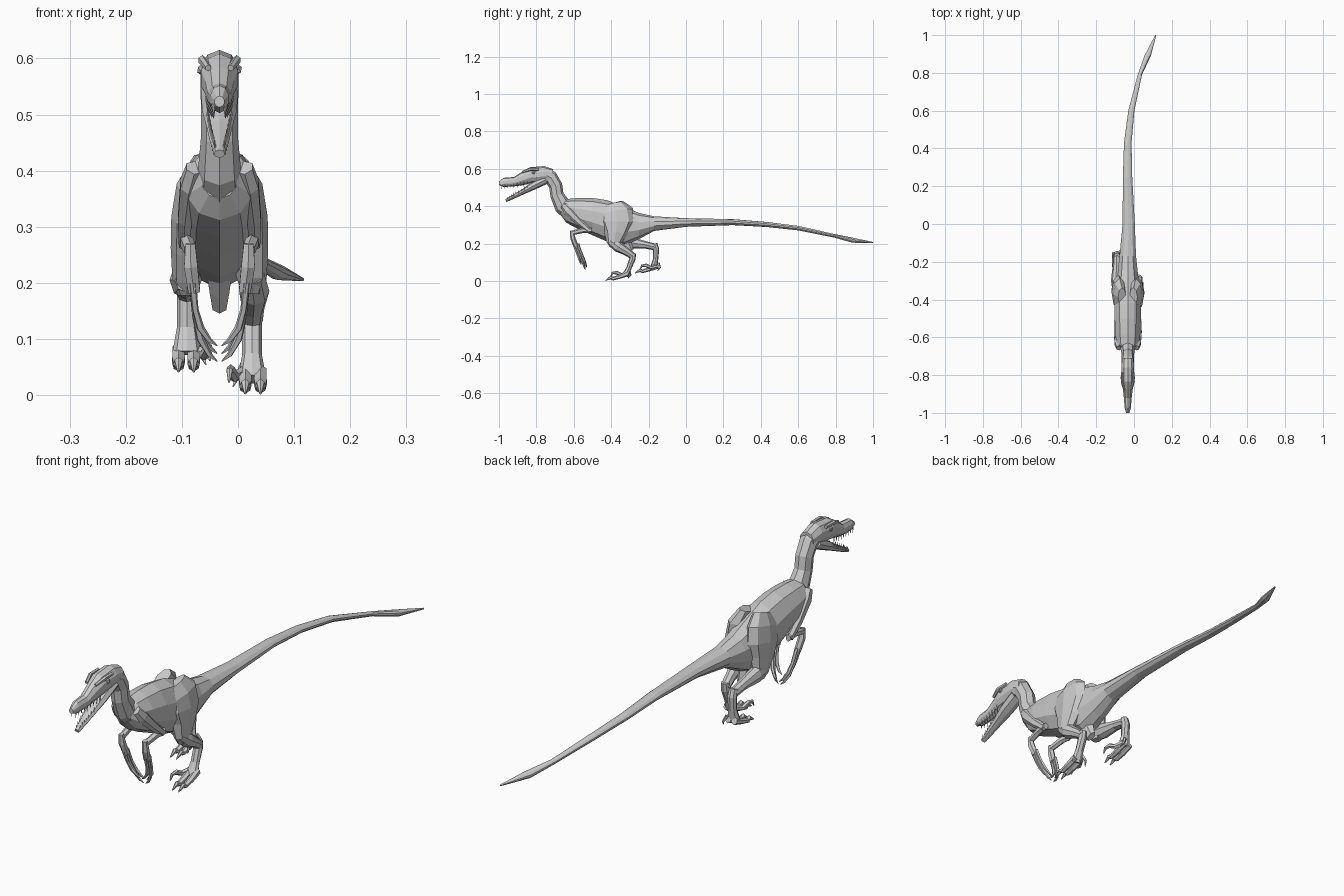
import bpy, bmesh, math
from mathutils import Vector, Matrix

CX = -0.033  # mid-line of the body


def tube(name, pts, n=8, upright=False, phase=math.pi / 2):
    """Flat-shaded loft through rings (x, y, z, half_width, half_depth)."""
    bm = bmesh.new()
    P = [Vector(p[:3]) for p in pts]
    rings = []
    for i, p in enumerate(pts):
        a, b = P[max(i - 1, 0)], P[min(i + 1, len(P) - 1)]
        d1 = (P[i] - a).normalized() if i else Vector()
        d2 = (b - P[i]).normalized() if i < len(P) - 1 else Vector()
        t = Vector((0, 1, 0)) if upright else (d1 + d2).normalized()
        side = Vector((1, 0, 0))
        side = (side - t * t.dot(side)).normalized()
        up = side.cross(t)
        rings.append([bm.verts.new(P[i] + side * p[3] * math.cos(phase + k * math.tau / n)
                                   + up * p[4] * math.sin(phase + k * math.tau / n))
                      for k in range(n)])
    for r, q in zip(rings, rings[1:]):
        for k in range(n):
            j = (k + 1) % n
            bm.faces.new((r[k], r[j], q[j], q[k]))
    bm.faces.new(rings[0])
    bm.faces.new(rings[-1])
    return finish(name, bm)


def finish(name, bm):
    bmesh.ops.recalc_face_normals(bm, faces=bm.faces)
    me = bpy.data.meshes.new(name)
    bm.to_mesh(me)
    bm.free()
    ob = bpy.data.objects.new(name, me)
    bpy.context.collection.objects.link(ob)
    return ob


def profile(name, rows, n=10):
    """Loft along y from rows (y, x, top, bottom, half_width)."""
    return tube(name, [(x, y, (t + b) / 2, w, (t - b) / 2) for y, x, t, b, w in rows], n, True)


def limb(name, s, pts, n=8):
    """Tube on side s, with x measured outward from the mid-line."""
    return tube(name, [(CX + s * p[0], *p[1:]) for p in pts], n)


# Torso and tail
profile("torso_and_tail", [
    (-.668, CX, .42, .35, .032), (-.64, CX, .438, .312, .062),
    (-.58, CX, .444, .28, .070), (-.50, CX, .444, .245, .073),
    (-.42, CX, .432, .21, .073), (-.33, CX, .396, .188, .066),
    (-.25, CX, .364, .225, .055), (-.17, CX, .346, .268, .046),
    (.0, -.028, .336, .290, .034), (.25, -.034, .331, .299, .026),
    (.43, -.033, .316, .289, .021), (.60, -.014, .295, .271, .017),
    (.79, .031, .252, .233, .012), (.89, .072, .232, .205, .018),
    (1.0, .115, .209, .203, .003)])

# Pubic bone below the belly
tube("pelvis_keel", [(CX, -.35, .24, .028, .05), (CX, -.32, .19, .02, .035),
                     (CX, -.30, .157, .014, .022)], 6)

# Neck
tube("neck", [(CX, -.60, .365, .045, .06), (CX, -.662, .405, .038, .046),
              (CX, -.69, .46, .033, .036), (CX, -.697, .51, .033, .036),
              (CX, -.722, .553, .034, .038), (CX, -.77, .575, .032, .036)])

# Skull and lower jaw
skull = [(-1.0, CX, .533, .513, .009), (-.975, CX, .552, .503, .017),
         (-.92, CX, .556, .506, .022), (-.875, CX, .586, .512, .027),
         (-.835, CX, .608, .522, .035), (-.76, CX, .615, .53, .036),
         (-.71, CX, .598, .535, .031)]
profile("skull", skull)
jaw = [(CX, -.963, .43, .010, .008), (CX, -.92, .452, .017, .011),
       (CX, -.87, .478, .023, .014), (CX, -.82, .507, .031, .021),
       (CX, -.75, .542, .033, .024)]
tube("lower_jaw", jaw)


# Teeth along both jaws
def teeth(name, line, down, count=9):
    bm = bmesh.new()
    for s in (-1, 1):
        for i in range(count):
            f = i / (count - 1) * (len(line) - 1)
            k = min(int(f), len(line) - 2)
            x, y, z = Vector(line[k]).lerp(Vector(line[k + 1]), f - k)
            m = Matrix.Translation((CX + s * x, y, z))
            if down:
                m = m @ Matrix.Rotation(math.pi, 4, 'X')
            bmesh.ops.create_cone(bm, segments=4, radius1=.004, radius2=0, depth=.026, matrix=m)
    finish(name, bm)


teeth("upper_teeth", [(.010, -.985, .505), (.015, -.92, .508), (.022, -.85, .520)], True)
teeth("lower_teeth", [(.008, -.955, .442), (.014, -.91, .468), (.021, -.85, .502)], False)

for s, tag in ((1, "right"), (-1, "left")):
    # Brow ridge and eye
    limb(tag + "_brow", s, [(.020, -.875, .583, .006, .006), (.031, -.835, .597, .007, .009),
                            (.031, -.785, .598, .006, .008)], 6)
    bm = bmesh.new()
    bmesh.ops.create_icosphere(bm, subdivisions=1, radius=.011,
                               matrix=Matrix.Translation((CX + s * .030, -.815, .580)))
    finish(tag + "_eye", bm)

    # Arm, folded at elbow and wrist
    limb(tag + "_upper_arm", s, [(.045, -.655, .405, .016, .018), (.055, -.63, .375, .017, .026),
                                 (.062, -.57, .315, .014, .019), (.062, -.515, .268, .012, .014)], 6)
    limb(tag + "_forearm", s, [(.062, -.505, .272, .011, .014), (.058, -.55, .272, .013, .015),
                               (.052, -.605, .258, .012, .012)], 6)
    limb(tag + "_hand", s, [(.052, -.612, .270, .010, .009), (.051, -.605, .23, .014, .014),
                            (.045, -.588, .185, .012, .014)], 6)
    # Three clawed fingers
    for i, (dy, length) in enumerate(((-.012, .8), (0, 1.0), (.012, .9))):
        limb(f"{tag}_finger_{i + 1}", s,
             [(x, -.59 + dy + y * length, .20 - d * length, w, w) for x, y, d, w in (
                 (.048, 0, 0, .007), (.043, .022, .06, .006), (.034, .038, .10, .007),
                 (.018, .048, .128, .005), (.004, .052, .140, .001))], 5)


# Clawed foot: two walking toes, a raised sickle claw and a small rear spur
def foot(tag, s, y, z):
    for i, dx in enumerate((.046, .073)):
        limb(f"{tag}_toe_{i + 1}", s, [
            (dx, y + .015, z + .02, .012, .015), (dx, y - .03, z + .002, .013, .011),
            (dx, y - .065, z - .008, .010, .010), (dx, y - .078, z - .002, .008, .010),
            (dx, y - .105, z - .018, .002, .002)], 6)
    limb(tag + "_sickle_claw", s, [
        (.042, y + .01, z + .02, .010, .012), (.026, y - .02, z + .012, .009, .010),
        (.020, y - .045, z + .024, .008, .010), (.018, y - .068, z + .022, .006, .007),
        (.017, y - .078, z + .002, .002, .002)], 6)
    limb(tag + "_spur", s, [(.044, y + .02, z + .035, .007, .008), (.032, y + .028, z + .012, .005, .006),
                            (.024, y + .015, z - .006, .001, .001)], 5)


# Right leg, planted forward
limb("right_thigh", 1, [(.030, -.385, .412, .022, .05), (.043, -.375, .37, .034, .088),
                        (.050, -.37, .315, .036, .092), (.053, -.375, .26, .034, .064),
                        (.058, -.385, .205, .026, .040), (.058, -.385, .18, .016, .022)])
limb("right_shin", 1, [(.058, -.405, .215, .022, .022), (.062, -.365, .185, .027, .030),
                       (.060, -.315, .155, .020, .021), (.058, -.282, .132, .019, .018)])
limb("right_instep", 1, [(.058, -.282, .150, .016, .015), (.058, -.286, .12, .018, .017),
                         (.058, -.305, .07, .018, .014), (.058, -.325, .028, .026, .018)])
foot("right", 1, -.325, .021)

# Left leg, pushed back and lifted
limb("left_thigh", -1, [(.030, -.385, .412, .022, .05), (.043, -.37, .37, .034, .088),
                        (.050, -.36, .315, .036, .092), (.053, -.35, .26, .034, .066),
                        (.058, -.335, .205, .026, .042), (.058, -.335, .178, .016, .022)])
limb("left_shin", -1, [(.058, -.36, .205, .022, .022), (.062, -.30, .205, .027, .033),
                       (.060, -.22, .194, .020, .020), (.058, -.165, .182, .019, .018)])
limb("left_instep", -1, [(.058, -.168, .20, .016, .015), (.058, -.160, .17, .018, .017),
                         (.058, -.162, .12, .018, .014), (.058, -.172, .075, .026, .018)])
foot("left", -1, -.168, .060)
